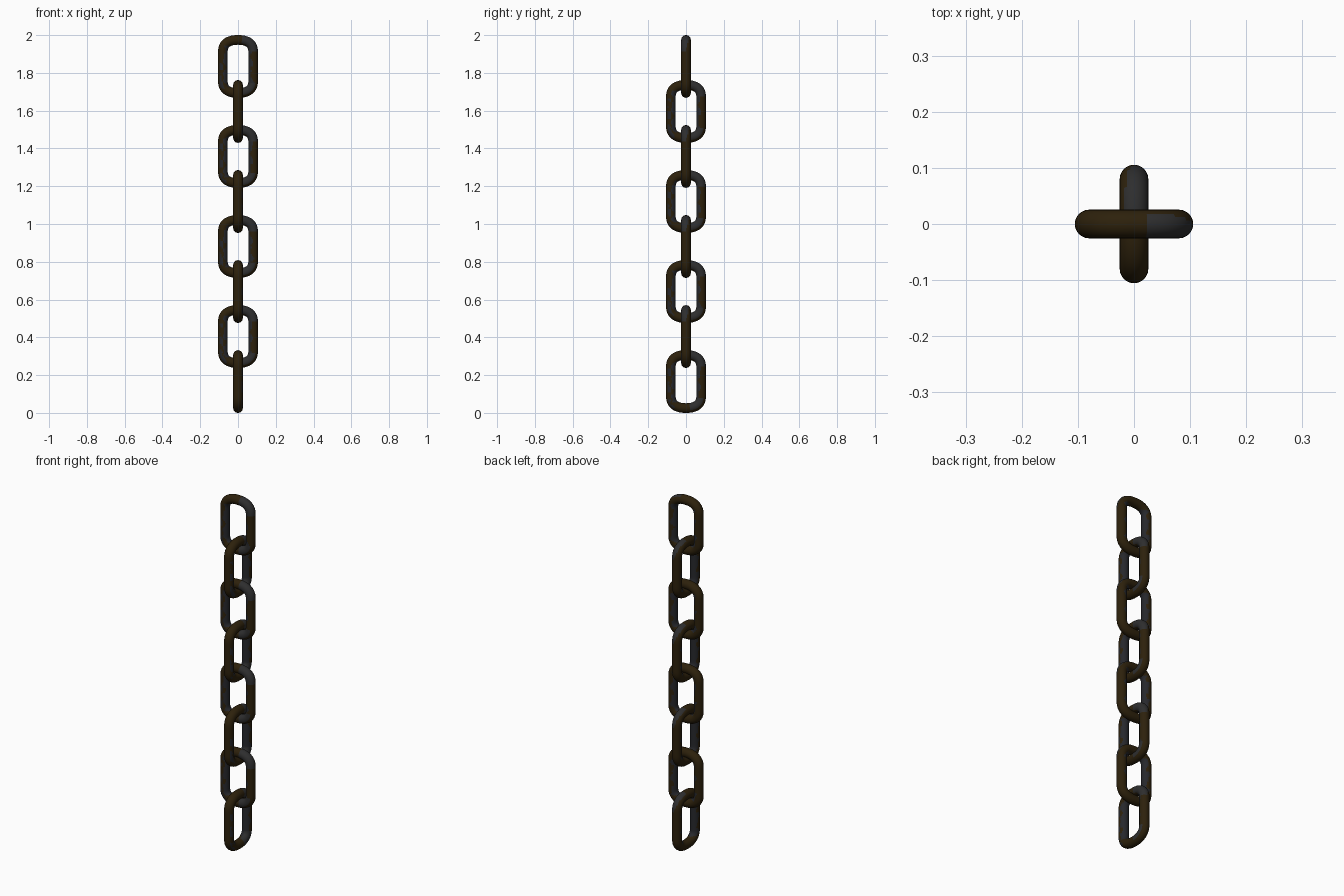
import bpy, bmesh, math
from mathutils import Vector

if "Cube" in bpy.data.objects:
    bpy.data.objects.remove(bpy.data.objects["Cube"])

LINKS, R, SIDES = 8, 0.0255, 24
HALF_W, END_H, STRAIGHT, POWER = 0.08, 0.062, 0.0785, 2.4
HALF_H = STRAIGHT + END_H + R


def material(name, rgb):
    m = bpy.data.materials.new(name)
    m.diffuse_color = (*rgb, 1)
    m.use_nodes = True
    m.node_tree.nodes["Principled BSDF"].inputs["Base Color"].default_value = m.diffuse_color
    return m


mats = [material("rust_brown", (0.026, 0.015, 0.0035)),
        material("dark_steel", (0.027, 0.027, 0.0275)),
        material("blue_steel", (0.020, 0.021, 0.025))]


def spow(v, p):
    return math.copysign(abs(v) ** p, v)


def link_path():
    """Centre line (x, z) with outward normals: two rounded ends and straight sides."""
    pts = []
    n = 32
    for half in (1, -1):
        for i in range(n + 1):
            t = math.pi * i / n
            c, s = half * math.cos(t), half * math.sin(t)
            if i in (0, n):
                s = 0.0
            p = Vector((HALF_W * spow(c, 2 / POWER), 0,
                        half * STRAIGHT + END_H * spow(s, 2 / POWER)))
            q = 2 * (POWER - 1) / POWER
            pts.append((p, Vector((spow(c, q) / HALF_W, 0, spow(s, q) / END_H)).normalized()))
        # straight side going to the other end
        for k in range(1, 16):
            z = half * STRAIGHT * (1 - 2 * k / 16)
            pts.append((Vector((-half * HALF_W, 0, z)), Vector((-half, 0, 0))))
    return pts


def worn_colour(p, normal, out, seed):
    """Rust outside, bare steel inside and on worn corners."""
    wobble = 0.3 * math.sin(55 * p.x + 70 * p.z + seed) + 0.2 * math.sin(130 * p.z - 90 * p.y + 2 * seed)
    if p.x > 0.02 and p.z > 0.075 and normal.z - normal.y > 0.1 * wobble:
        return 1
    if p.x > 0.02 and p.z < -0.085 and normal.y < 0.2 * wobble and out < 0.55:
        return 1
    if abs(p.z) < 0.11 and out + wobble < -0.3:
        return 2
    if p.x < -0.06 and p.z < 0.07 and normal.y < -0.1 and 0 < out < 0.75 and wobble > -0.05:
        return 2
    return 0


def make_link(index):
    bm = bmesh.new()
    path = link_path()
    rings = []
    for p, nrm in path:
        rings.append([bm.verts.new(p + R * (math.cos(a) * nrm + math.sin(a) * Vector((0, 1, 0))))
                      for a in (2 * math.pi * j / SIDES for j in range(SIDES))])
    for i, ring in enumerate(rings):
        nxt = rings[(i + 1) % len(rings)]
        for j in range(SIDES):
            k = (j + 1) % SIDES
            f = bm.faces.new((ring[j], ring[k], nxt[k], nxt[j]))
            a = 2 * math.pi * (j + 0.5) / SIDES
            nrm = math.cos(a) * path[i][1] + math.sin(a) * Vector((0, 1, 0))
            f.material_index = worn_colour(f.calc_center_median(), nrm, math.cos(a), index * 1.3)
            f.smooth = True
    bmesh.ops.recalc_face_normals(bm, faces=bm.faces)
    me = bpy.data.meshes.new(f"chain_link_{index + 1}")
    bm.to_mesh(me)
    bm.free()
    for m in mats:
        me.materials.append(m)
    ob = bpy.data.objects.new(me.name, me)
    bpy.context.collection.objects.link(ob)
    return ob


# chain: alternate links turned a quarter about the vertical
pitch = (2 - 2 * HALF_H) / (LINKS - 1)
for i in range(LINKS):
    link = make_link(i)
    link.location.z = 2 - HALF_H - i * pitch
    link.rotation_euler.z = math.pi / 2 * (i % 2)
